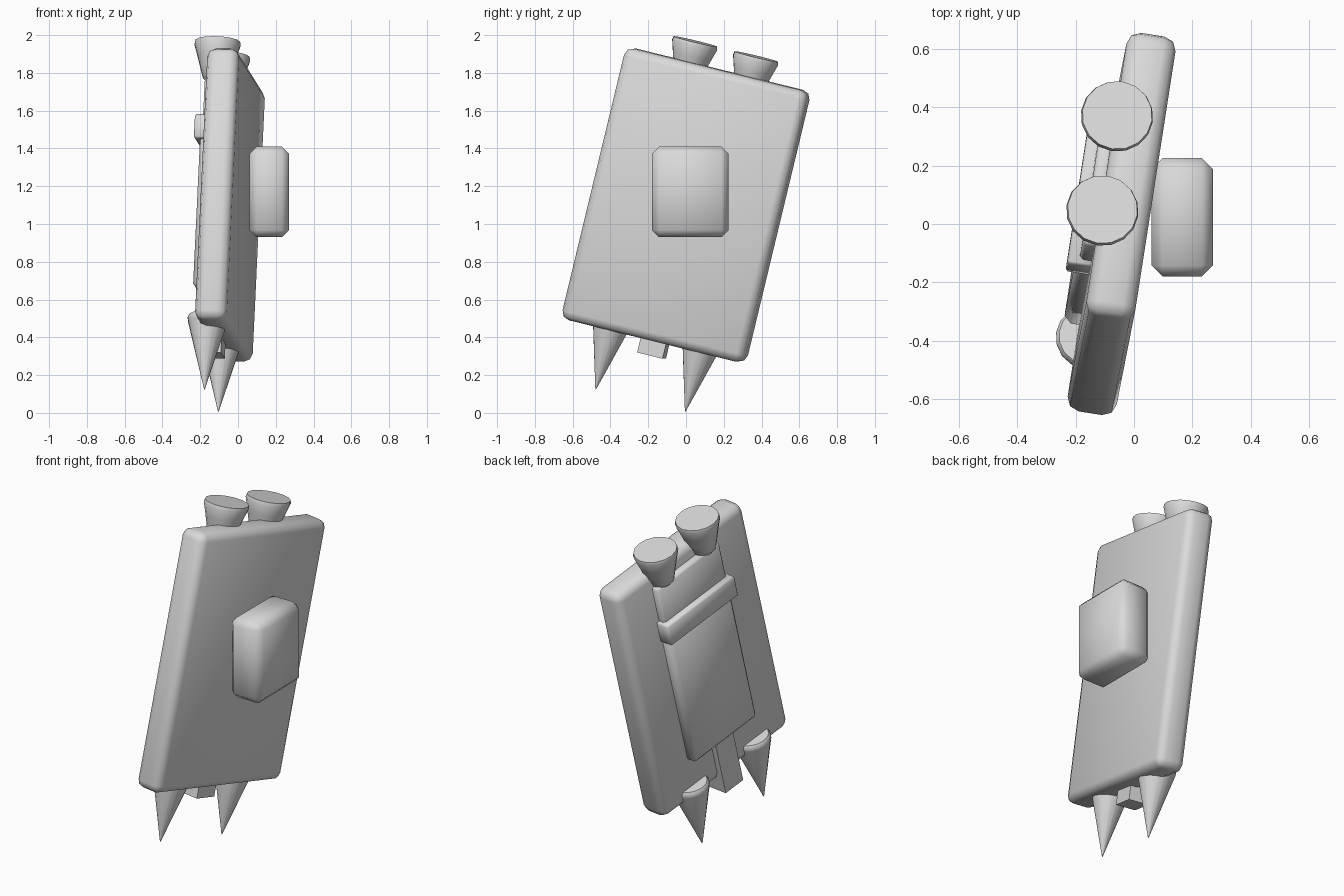
import bpy, bmesh, math
from mathutils import Vector, Matrix

cube = bpy.data.objects.get("Cube")
if cube:
    bpy.data.objects.remove(cube, do_unlink=True)

# One plain grey for the whole model
grey = bpy.data.materials.new("light_grey")
grey.use_nodes = True
colour = (0.7, 0.7, 0.7, 1)
grey.diffuse_color = colour
grey.node_tree.nodes["Principled BSDF"].inputs["Base Color"].default_value = colour

# Tilted frame of the slab: local x = width, y = height, z = thickness
across = Vector((0.149, 0.96, -0.238)).normalized()
up = Vector((0.046, 0.234, 0.971))
up = (up - across * up.dot(across)).normalized()
out = across.cross(up)
FRAME = Matrix.Translation((-0.0425, 0, 1.10)) @ Matrix((across, up, out)).transposed().to_4x4()


def finish(name, bm, frame, angle=60):
    """Shade smoothly below the given angle and link the part."""
    bmesh.ops.recalc_face_normals(bm, faces=bm.faces)
    for f in bm.faces:
        f.smooth = True
    for e in bm.edges:
        e.smooth = e.calc_face_angle(0) < math.radians(angle)
    mesh = bpy.data.meshes.new(name)
    bm.to_mesh(mesh)
    bm.free()
    mesh.materials.append(grey)
    ob = bpy.data.objects.new(name, mesh)
    ob.matrix_world = frame
    bpy.context.collection.objects.link(ob)
    return ob


def box(name, low, high, bevel=0, segments=1, frame=FRAME):
    low, high = Vector(low), Vector(high)
    bm = bmesh.new()
    bmesh.ops.create_cube(bm, size=1)
    bmesh.ops.scale(bm, vec=high - low, verts=bm.verts)
    bmesh.ops.translate(bm, vec=(low + high) / 2, verts=bm.verts)
    if bevel:
        bmesh.ops.bevel(bm, geom=bm.edges[:], offset=bevel, segments=segments,
                        profile=0.5, affect='EDGES')
    return finish(name, bm, frame)


def turned(name, place, profile, sides=16):
    """Revolve (radius, height) pairs around the slab's height axis."""
    bm = bmesh.new()
    rings = []
    for r, h in profile:
        rings.append([bm.verts.new((r * math.cos(a), h, r * math.sin(a)))
                      for a in (math.tau * i / sides for i in range(sides))])
    for a, b in zip(rings, rings[1:]):
        for i in range(sides):
            j = (i + 1) % sides
            bm.faces.new((a[i], a[j], b[j], b[i]))
    bm.faces.new(rings[0])
    bm.faces.new(rings[-1])
    return finish(name, bm, FRAME @ Matrix.Translation(place), 40)


# Main body
box("slab", (-0.505, -0.74, -0.085), (0.505, 0.74, 0.085), 0.045, 2)

# Upright pod on the outer face
box("side_pod", (0.06, -0.18, 0.93), (0.27, 0.225, 1.41), 0.038, 1, Matrix())

# Raised panel, pocket and strap on the inner face
box("panel", (-0.25, 0.2, -0.128), (0.25, 0.65, -0.06), 0.012)
box("pocket", (-0.255, -0.51, -0.14), (0.255, 0.38, -0.06), 0.025)
box("strap", (-0.27, 0.3, -0.168), (0.27, 0.43, -0.08), 0.008)
box("lower_tab", (-0.07, -0.82, -0.12), (0.07, -0.48, 0))

# Flared knobs on top, pointed feet below
for side, s in (("front", -1), ("back", 1)):
    turned(side + "_knob", (s * 0.168, 0.85, -0.08),
           [(0.05, -0.22), (0.07, -0.2), (0.088, -0.14), (0.105, -0.08),
            (0.124, -0.018), (0.12, 0)])
    turned(side + "_spike", (s * 0.247, -1.065, -0.05),
           [(0.002, 0), (0.106, 0.37), (0.108, 0.39), (0.098, 0.405)])
